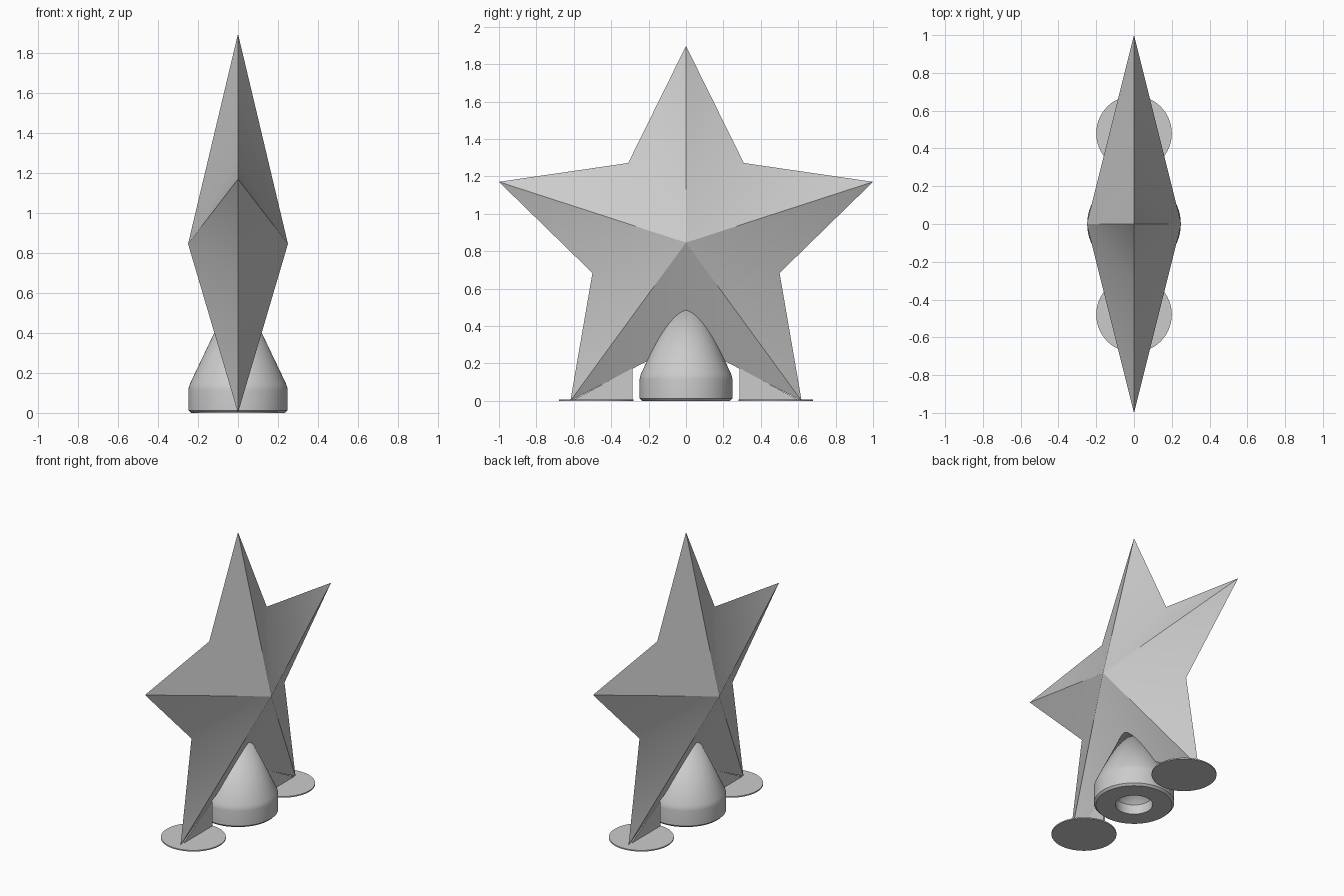
import bpy, bmesh
from math import sin, cos, pi, radians

cube = bpy.data.objects.get("Cube")
if cube:
    bpy.data.objects.remove(cube, do_unlink=True)

grey = bpy.data.materials.new("light grey")
grey.use_nodes = True
grey.diffuse_color = (0.6, 0.6, 0.6, 1)
grey.node_tree.nodes["Principled BSDF"].inputs["Base Color"].default_value = (0.6, 0.6, 0.6, 1)

STAR_Z, OUTER, INNER, DEPTH = 0.846, 1.0515, 0.526, 0.25


def make_object(name, bm):
    bmesh.ops.recalc_face_normals(bm, faces=bm.faces)
    mesh = bpy.data.meshes.new(name)
    bm.to_mesh(mesh)
    bm.free()
    mesh.materials.append(grey)
    obj = bpy.data.objects.new(name, mesh)
    bpy.context.collection.objects.link(obj)
    return obj


def smooth(obj, angle):
    bpy.ops.object.select_all(action='DESELECT')
    obj.select_set(True)
    bpy.context.view_layer.objects.active = obj
    bpy.ops.object.shade_smooth_by_angle(angle=radians(angle))


def lathe(name, profile, y=0, steps=64):
    """Spin a radius/height profile about a vertical axis."""
    bm = bmesh.new()
    verts = [bm.verts.new((r, 0, z)) for r, z in profile]
    edges = [bm.edges.new(pair) for pair in zip(verts, verts[1:])]
    bmesh.ops.spin(bm, geom=verts + edges, cent=(0, 0, 0), axis=(0, 0, 1),
                   angle=2 * pi, steps=steps)
    bmesh.ops.remove_doubles(bm, verts=bm.verts, dist=0.0005)
    obj = make_object(name, bm)
    obj.location.y = y
    smooth(obj, 20)
    return obj


# Faceted star: ten rim points joined to a peak on each side
bm = bmesh.new()
rim = []
for i in range(10):
    radius = INNER if i % 2 else OUTER
    a = i * pi / 5
    rim.append(bm.verts.new((0, radius * sin(a), max(0, STAR_Z + radius * cos(a)))))
peaks = [bm.verts.new((s * DEPTH, 0, STAR_Z)) for s in (-1, 1)]
for peak in peaks:
    for i in range(10):
        bm.faces.new((peak, rim[i], rim[(i + 1) % 10]))
# Valleys shade softly; ridges and the rim stay crisp
for face in bm.faces:
    face.smooth = True
for edge in bm.edges:
    edge.smooth = (any(v in peaks for v in edge.verts)
                   and any(v in rim[1::2] for v in edge.verts))
make_object("star", bm)

# Hollow-bottomed cone base
lathe("cone_base", [(0, 0.2), (0.115, 0.065), (0.115, 0), (0.235, 0), (0.248, 0.013),
                    (0.248, 0.115), (0.246, 0.13), (0.24, 0.147), (0, 0.65)])

# Foot pads and the thin ribs that brace each leg tip
for side, label in ((-1, "front"), (1, "back")):
    lathe(label + "_foot_pad", [(0, 0), (0.2, 0), (0.2, 0.008), (0, 0.008)], y=side * 0.48)
    bm = bmesh.new()
    outline = [(0.61, 0), (0.285, 0), (0.285, 0.175)]
    face = bm.faces.new([bm.verts.new((-0.006, side * y, z)) for y, z in outline])
    new = bmesh.ops.extrude_face_region(bm, geom=[face])["geom"]
    bmesh.ops.translate(bm, vec=(0.012, 0, 0),
                        verts=[v for v in new if isinstance(v, bmesh.types.BMVert)])
    make_object(label + "_leg_rib", bm)
